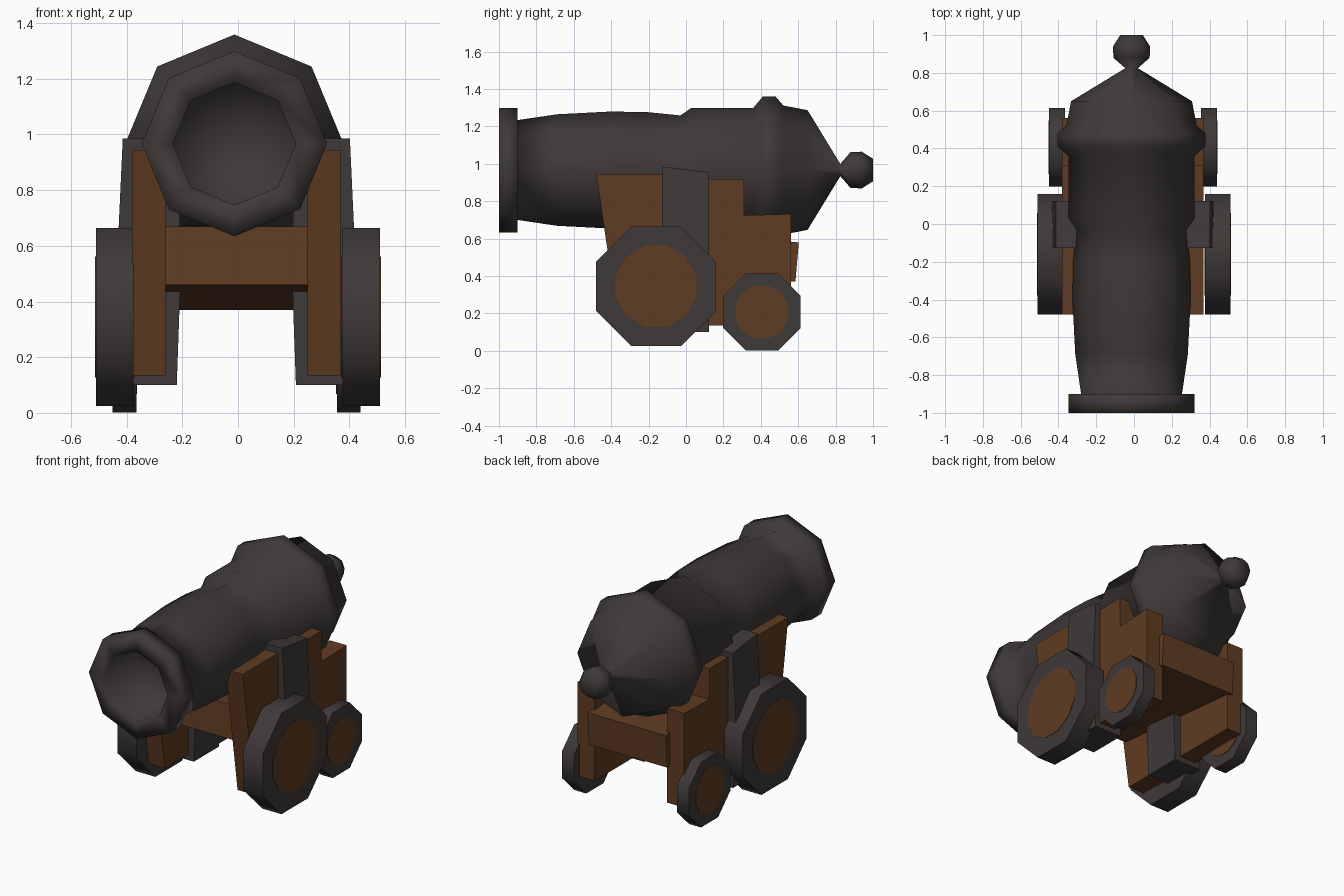
import bpy, bmesh, math

if "Cube" in bpy.data.objects:
    bpy.data.objects.remove(bpy.data.objects["Cube"])


def material(name, rgb):
    m = bpy.data.materials.new(name)
    m.diffuse_color = (*rgb, 1)
    m.use_nodes = True
    m.node_tree.nodes["Principled BSDF"].inputs["Base Color"].default_value = m.diffuse_color
    return m


IRON = material("dark_iron", (0.050, 0.041, 0.041))
WOOD = material("brown_wood", (0.116, 0.045, 0.016))


def finish(name, bm, mat, smooth_angle=None):
    bmesh.ops.recalc_face_normals(bm, faces=bm.faces)
    me = bpy.data.meshes.new(name)
    bm.to_mesh(me)
    bm.free()
    me.materials.append(mat)
    ob = bpy.data.objects.new(name, me)
    bpy.context.collection.objects.link(ob)
    if smooth_angle:
        bpy.ops.object.select_all(action='DESELECT')
        ob.select_set(True)
        bpy.context.view_layer.objects.active = ob
        bpy.ops.object.shade_smooth_by_angle(angle=math.radians(smooth_angle))
    return ob


def prism(name, a, b, mat, smooth_angle=None):
    """Solid between two matching outlines."""
    bm = bmesh.new()
    va = [bm.verts.new(p) for p in a]
    vb = [bm.verts.new(p) for p in b]
    bm.faces.new(va)
    bm.faces.new(vb)
    n = len(va)
    for i in range(n):
        j = (i + 1) % n
        bm.faces.new((va[i], va[j], vb[j], vb[i]))
    return finish(name, bm, mat, smooth_angle)


def slab_x(name, outline, x0, x1, mat, smooth_angle=None):
    """(y, z) outline extruded along x."""
    return prism(name, [(x0, y, z) for y, z in outline],
                 [(x1, y, z) for y, z in outline], mat, smooth_angle)


def ngon(cy, cz, r, n):
    return [(cy + r * math.cos((k + 0.5) * math.tau / n),
             cz + r * math.sin((k + 0.5) * math.tau / n)) for k in range(n)]


def lathe_y(name, profile, cx, cz, n, mat):
    """(y, radius) profile turned about the barrel axis."""
    bm = bmesh.new()
    rings = []
    for y, r in profile:
        if r == 0:
            rings.append([bm.verts.new((cx, y, cz))] * n)
        else:
            rings.append([bm.verts.new((cx + r * math.sin(k * math.tau / n), y,
                                        cz + r * math.cos(k * math.tau / n)))
                          for k in range(n)])
    for a, b in zip(rings, rings[1:]):
        for i in range(n):
            j = (i + 1) % n
            bm.faces.new(list(dict.fromkeys((a[i], a[j], b[j], b[i]))))
    ob = finish(name, bm, mat)
    for p in ob.data.polygons:
        p.use_smooth = True
    return ob


# Barrel: bore, muzzle ring, tapering tube, reinforcing band, breech and knob
lathe_y("barrel", [
    (-0.75, 0), (-0.75, 0.22), (-1.0, 0.22), (-1.0, 0.333), (-0.90, 0.333),
    (-0.90, 0.267), (-0.69, 0.298), (-0.40, 0.313), (-0.20, 0.309), (-0.03, 0.292),
    (0.03, 0.333), (0.36, 0.333), (0.41, 0.392), (0.48, 0.392), (0.52, 0.345),
    (0.65, 0.32), (0.825, 0.033), (0.88, 0.096), (0.94, 0.098), (1.0, 0.06),
    (0.985, 0)], -0.013, 0.967, 8, IRON)

# Carriage bed, sloping down to the back
slab_x("carriage_bed", [(-0.39, 0.46), (-0.372, 0.67), (0.603, 0.58), (0.585, 0.37)],
       -0.28, 0.27, WOOD)

CHEEK = [(-0.48, 0.945), (0.0, 0.945), (0.0, 0.92), (0.31, 0.92), (0.31, 0.725),
         (0.562, 0.732), (0.562, 0.135), (-0.36, 0.135)]
# Strap cross-section: x distance, z at front, z at back
STRAP = [(0.214, 0.10, 0.10), (0.198, 0.55, 0.55), (0.213, 0.985, 0.955),
         (0.408, 0.985, 0.955), (0.428, 0.55, 0.55), (0.408, 0.10, 0.10)]
CX = -0.006

for s, side in ((1, "right"), (-1, "left")):
    # Wooden cheek plank with stepped back
    slab_x("cheek_" + side, CHEEK, CX + s * 0.255, CX + s * 0.375, WOOD)
    # Iron strap wrapped round the cheek
    prism("strap_" + side, [(CX + s * x, -0.128, f) for x, f, b in STRAP],
          [(CX + s * x, 0.122, b) for x, f, b in STRAP], IRON)
    # Octagonal wheels with wooden discs on both faces
    for name, cy, cz, apothem, disc, x0, x1, off in (
            ("front", -0.16, 0.345, 0.32, 0.225, 0.375, 0.51, 0.0),
            ("rear", 0.406, 0.208, 0.207, 0.146, 0.36, 0.445, -0.005)):
        r = apothem / math.cos(math.pi / 8)
        slab_x(f"{name}_wheel_{side}", ngon(cy, cz, r, 8),
               off + s * x0, off + s * x1, IRON, 50)
        for tag, x, d in (("outer", x1, 0.003), ("inner", x0, -0.003)):
            slab_x(f"{name}_wheel_{tag}_disc_{side}", ngon(cy, cz, disc, 12),
                   off + s * (x - d), off + s * (x + d), WOOD)
